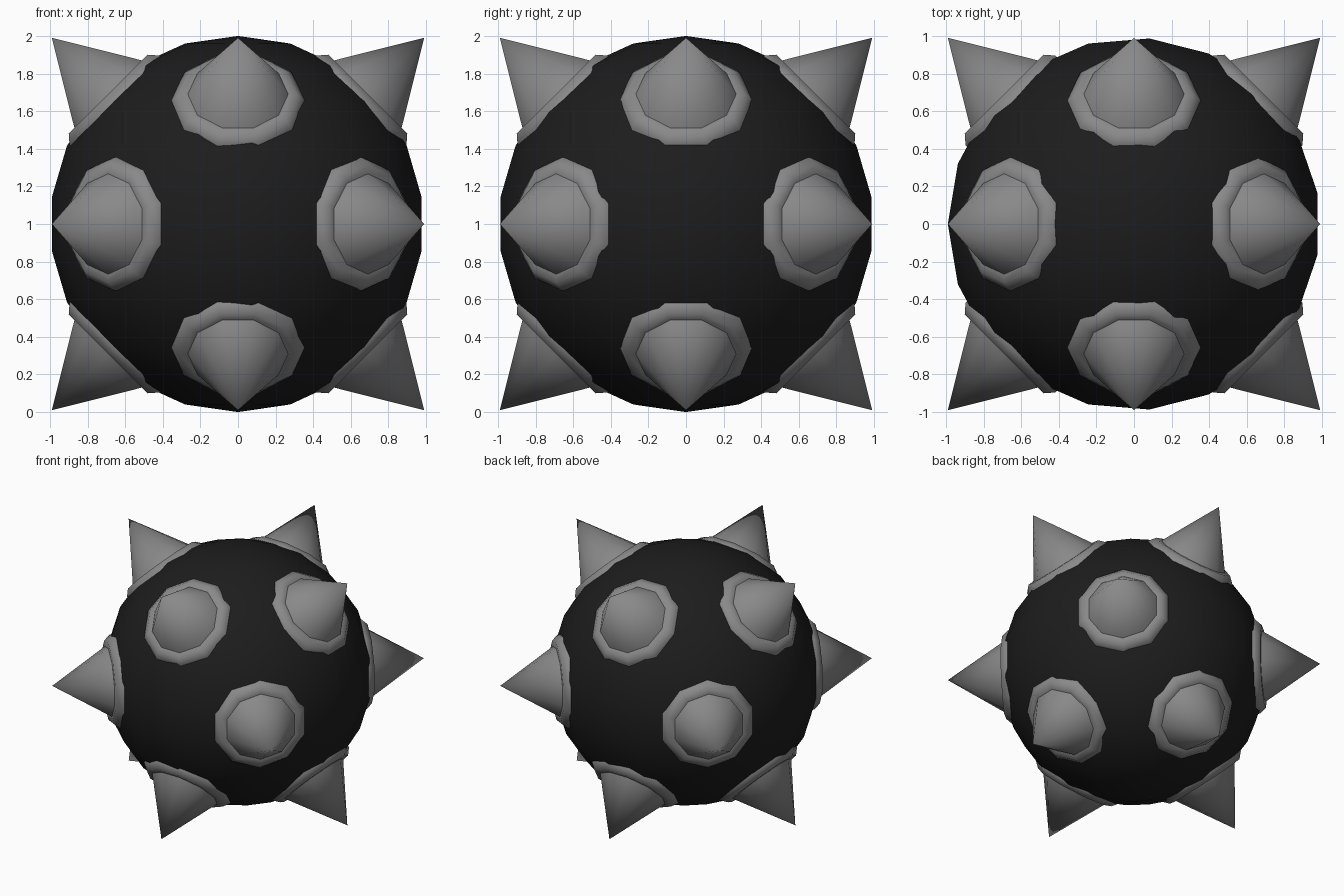
import bpy, bmesh, math
from itertools import product
from mathutils import Vector, Matrix

if "Cube" in bpy.data.objects:
    bpy.data.objects.remove(bpy.data.objects["Cube"])

SIDES = 10
CENTRE = Vector((0, 0, 1))
# (radius, distance from ball centre): buried skirt, collar bevel, flat ledge, cone foot
PROFILE = [(0.362, 0.86), (0.354, 0.93), (0.312, 0.976), (0.267, 0.976)]
TIP = 1.40


def smooth(obj, degrees):
    bpy.ops.object.select_all(action='DESELECT')
    obj.select_set(True)
    bpy.context.view_layer.objects.active = obj
    bpy.ops.object.shade_smooth_by_angle(angle=math.radians(degrees))


def add_spike(name, axis, tangent):
    """Collared cone along axis, one polygon corner pointing along tangent."""
    side = axis.cross(tangent)
    bm = bmesh.new()
    rings = []
    for r, t in PROFILE:
        ring = []
        for i in range(SIDES):
            a = 2 * math.pi * i / SIDES
            ring.append(bm.verts.new(axis * t + r * (tangent * math.cos(a) + side * math.sin(a))))
        rings.append(ring)
    tip = bm.verts.new(axis * TIP)
    bm.faces.new(rings[0])
    for i in range(SIDES):
        j = (i + 1) % SIDES
        for lo, hi in zip(rings, rings[1:]):
            bm.faces.new((lo[i], lo[j], hi[j], hi[i]))
        bm.faces.new((rings[-1][i], rings[-1][j], tip))
    bmesh.ops.recalc_face_normals(bm, faces=bm.faces)
    mesh = bpy.data.meshes.new(name)
    bm.to_mesh(mesh)
    bm.free()
    obj = bpy.data.objects.new(name, mesh)
    obj.location = CENTRE
    bpy.context.collection.objects.link(obj)
    obj.data.materials.append(grey)
    smooth(obj, 50)


black = bpy.data.materials.new("black")
black.diffuse_color = (0.012, 0.012, 0.012, 1)
black.use_nodes = True
black.node_tree.nodes["Principled BSDF"].inputs["Base Color"].default_value = black.diffuse_color
grey = bpy.data.materials.new("steel_grey")
grey.diffuse_color = (0.25, 0.25, 0.25, 1)
grey.use_nodes = True
grey.node_tree.nodes["Principled BSDF"].inputs["Base Color"].default_value = grey.diffuse_color

# Ball, with a column of corners on the -x side
bpy.ops.mesh.primitive_uv_sphere_add(segments=19, ring_count=11, radius=1, location=CENTRE)
ball = bpy.context.object
ball.name = "ball"
lead = min((v.co for v in ball.data.vertices), key=lambda c: c.x)
ball.data.transform(Matrix.Rotation(math.pi - math.atan2(lead.y, lead.x), 4, 'Z'))
ball.data.materials.append(black)
smooth(ball, 40)

# Twelve spikes, one toward the middle of each edge of a surrounding cube
count = 0
for k in range(3):
    for s1, s2 in product((-1, 1), repeat=2):
        axis, tangent = Vector((0, 0, 0)), Vector((0, 0, 0))
        axis[(k + 1) % 3], axis[(k + 2) % 3] = s1, s2
        tangent[k] = 1
        count += 1
        add_spike(f"spike_{count:02d}", axis.normalized(), tangent)
